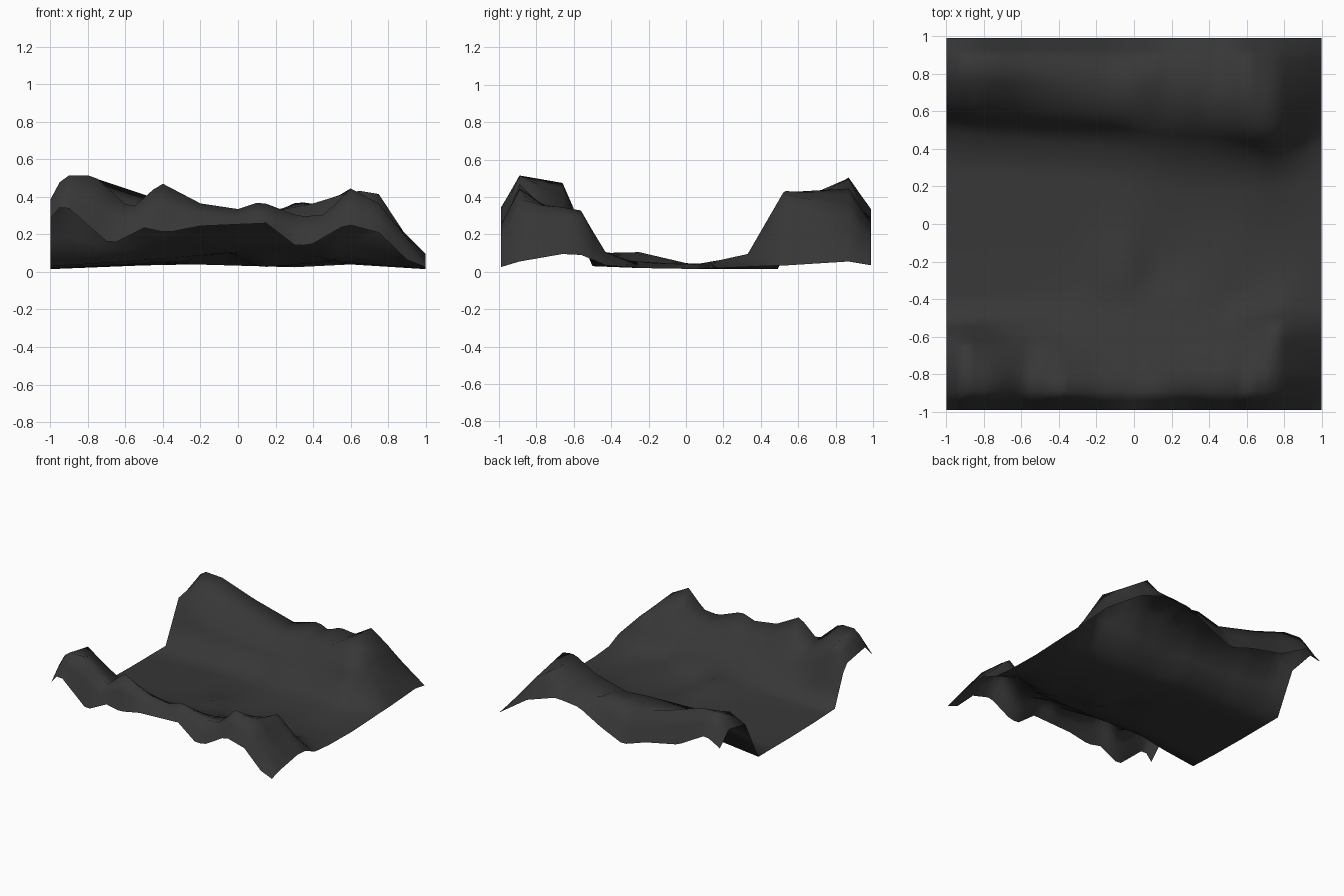
import bpy, bmesh

if "Cube" in bpy.data.objects:
    bpy.data.objects.remove(bpy.data.objects["Cube"])

def sample(pts, x):
    """Piecewise linear lookup on (x, value) points."""
    if not isinstance(pts, list):
        return pts
    for (x0, v0), (x1, v1) in zip(pts, pts[1:]):
        if x <= x1:
            return v0 + (v1 - v0) * (x - x0) / (x1 - x0)
    return pts[-1][1]

# Near ridge: height profiles along x
front_edge = [(-1, .28), (-.93, .36), (-.68, .14), (-.5, .23), (-.38, .205), (-.2, .24), (.15, .255),
              (.3, .14), (.38, .135), (.58, .25), (.75, .205), (.9, .06), (1, .02)]
front_crest = [(-1, .38), (-.93, .51), (-.77, .51), (-.57, .33), (-.41, .47), (-.2, .36), (0, .33),
               (.12, .37), (.33, .29), (.46, .3), (.6, .44), (.75, .36), (1, .05)]
front_shelf = [(-1, .34), (-.9, .47), (-.75, .37), (-.55, .25), (-.2, .21), (.2, .2), (.5, .25), (.75, .34), (1, .09)]
wall_front_y = [(-1, -.61), (-.7, -.59), (-.3, -.57), (1, -.56)]
front_wall = [(-1, .28), (-.9, .34), (-.7, .2), (-.4, .15), (0, .14), (.5, .14), (.76, .33), (1, .085)]
foot_front_y = [(-1, -.5), (-.7, -.48), (-.3, -.43), (1, -.43)]
front_foot = [(-1, .025), (-.6, .05), (0, .1), (.3, .1), (.5, .06), (.8, .1), (1, .03)]

# Valley floor
floor_bump = [(-1, .015), (-.3, .05), (-.05, .1), (.12, .02), (.5, .05), (1, .015)]
floor_mid = [(-1, .01), (-.4, .04), (.3, .02), (.6, .035), (1, .01)]

# Far ridge
foot_y = [(-1, .49), (-.5, .44), (-.1, .42), (.1, .34), (.7, .33), (1, .4)]
back_foot = [(-1, .01), (-.5, .03), (0, .04), (.7, .09), (1, .025)]
wall_y = [(-1, .66), (-.5, .62), (-.1, .61), (.1, .62), (.4, .6), (.7, .52), (1, .55)]
back_wall = [(-1, .34), (-.85, .4), (-.6, .33), (-.1, .31), (.1, .3), (.4, .36), (.63, .43), (.75, .41), (1, .03)]
back_crest = [(-1, .38), (-.93, .5), (-.75, .49), (-.45, .39), (-.1, .3), (.12, .36), (.21, .32), (.32, .37),
              (.45, .35), (.6, .44), (.75, .34), (1, .05)]
back_edge = [(-1, .27), (-.87, .34), (-.62, .2), (-.33, .14), (-.12, .07), (.08, .156), (.28, .266),
             (.49, .287), (.6, .25), (.75, .2), (1, .03)]

rails = [(-.99, front_edge), (-.89, front_crest), (-.66, front_shelf), (wall_front_y, front_wall),
         (foot_front_y, front_foot), (-.25, floor_bump), (.05, floor_mid), (foot_y, back_foot),
         (wall_y, back_wall), (.87, back_crest), (.99, back_edge)]

# Loft the rails into one open sheet
COLS, SUB = 40, 2
bm = bmesh.new()
columns = []
for i in range(COLS + 1):
    x = -1 + 2 * i / COLS
    key = [(sample(y, x), sample(z, x)) for y, z in rails]
    col = []
    for (y0, z0), (y1, z1) in zip(key, key[1:]):
        for s in range(SUB):
            t = s / SUB
            col.append(bm.verts.new((x, y0 + (y1 - y0) * t, z0 + (z1 - z0) * t)))
    col.append(bm.verts.new((x, key[-1][0], key[-1][1])))
    columns.append(col)
for a, b in zip(columns, columns[1:]):
    for j in range(len(a) - 1):
        bm.faces.new((a[j], b[j], b[j + 1], a[j + 1])).smooth = True

# Rest the sheet just above the ground
for v in bm.verts:
    v.co.z += .005

mesh = bpy.data.meshes.new("valley_terrain")
bm.to_mesh(mesh)
bm.free()
terrain = bpy.data.objects.new("valley_terrain", mesh)
bpy.context.collection.objects.link(terrain)

# Dark rock
rock = bpy.data.materials.new("dark_rock")
rock.diffuse_color = (.038, .038, .038, 1)
rock.use_nodes = True
rock.node_tree.nodes["Principled BSDF"].inputs["Base Color"].default_value = rock.diffuse_color
mesh.materials.append(rock)
